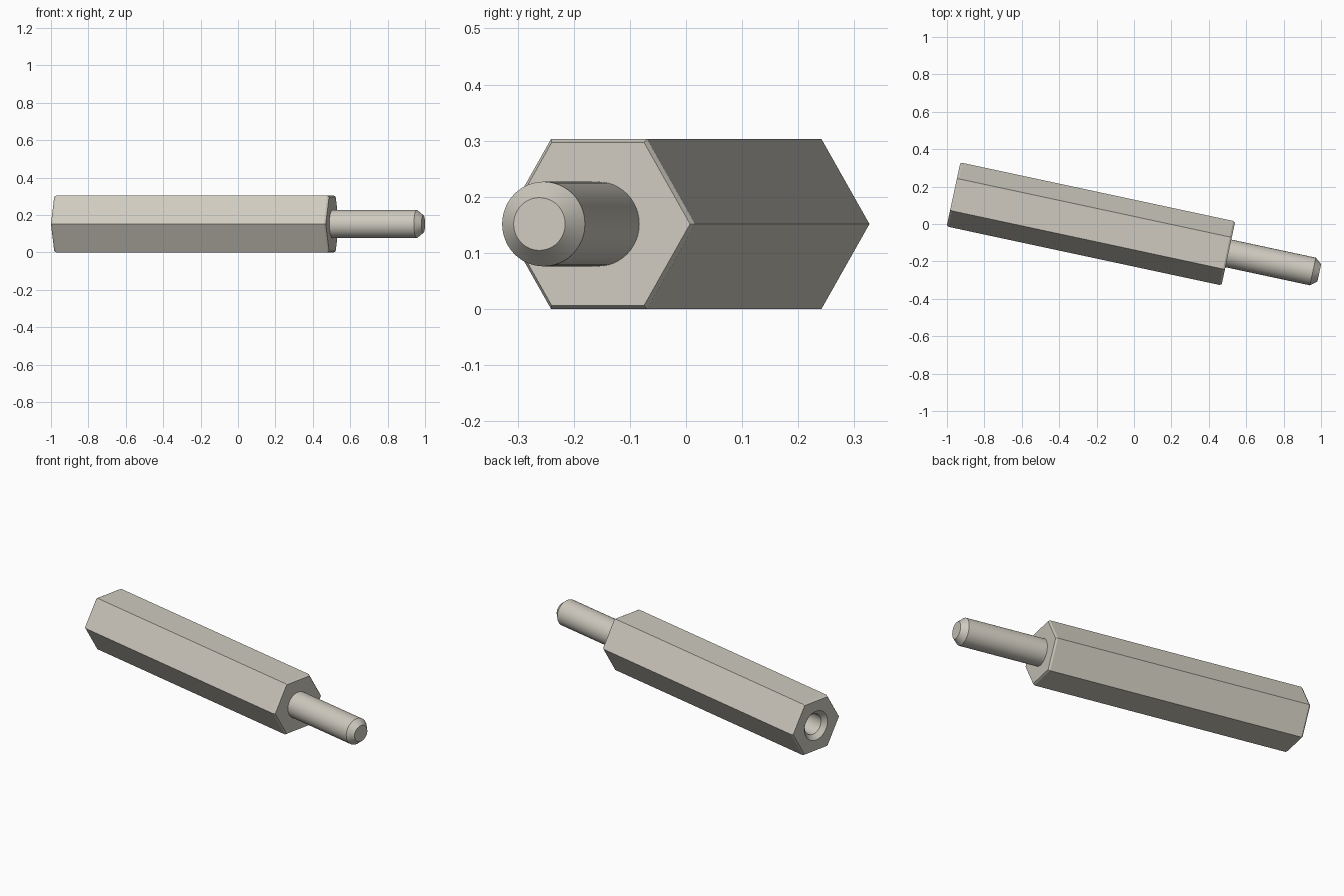
import bpy, bmesh, math
from mathutils import Vector

cube = bpy.data.objects.get("Cube")
if cube:
    bpy.data.objects.remove(cube, do_unlink=True)

SEGS = 48
FLAT = 0.1515          # half the width across flats
BODY, STUD = 1.503, 0.497
TILT = math.radians(-12.1)

metal = bpy.data.materials.new("warm grey metal")
metal.use_nodes = True
colour = (0.62, 0.59, 0.52, 1)
metal.diffuse_color = colour
metal.node_tree.nodes["Principled BSDF"].inputs["Base Color"].default_value = colour


def ring_points(x, size, hexagonal):
    """Ring around the x axis, round or hexagonal with flats up and down."""
    pts = []
    for i in range(SEGS):
        a = 2 * math.pi * i / SEGS
        r = size
        if hexagonal:
            r = size / math.cos(a % (math.pi / 3) - math.pi / 6)
        pts.append(Vector((x, r * math.cos(a), r * math.sin(a))))
    return pts


def loft(name, rings):
    """Skin consecutive rings and cap both ends."""
    bm = bmesh.new()
    loops = [[bm.verts.new(p) for p in ring_points(*r)] for r in rings]
    for a, b in zip(loops, loops[1:]):
        for i in range(SEGS):
            j = (i + 1) % SEGS
            bm.faces.new((a[i], a[j], b[j], b[i]))
    bm.faces.new(loops[0])
    bm.faces.new(loops[-1])
    bmesh.ops.recalc_face_normals(bm, faces=bm.faces)
    mesh = bpy.data.meshes.new(name)
    bm.to_mesh(mesh)
    bm.free()
    mesh.materials.append(metal)
    obj = bpy.data.objects.new(name, mesh)
    bpy.context.collection.objects.link(obj)
    obj.location = (-0.965, 0.158, FLAT)
    obj.rotation_euler.z = TILT
    bpy.ops.object.select_all(action="DESELECT")
    obj.select_set(True)
    bpy.context.view_layer.objects.active = obj
    bpy.ops.object.shade_smooth_by_angle(angle=math.radians(20))
    return obj


# Hexagonal body with bevelled ends and a countersunk blind bore
loft("hex_body", [
    (0.5, 0.06, False),
    (0.025, 0.06, False),
    (0, 0.085, False),
    (0, FLAT - 0.006, True),
    (0.01, FLAT, True),
    (BODY - 0.01, FLAT, True),
    (BODY, FLAT - 0.006, True),
])

# Round stud with a chamfered tip
loft("stud", [
    (BODY - 0.02, 0.0755, False),
    (BODY + STUD - 0.035, 0.0755, False),
    (BODY + STUD, 0.047, False),
])
